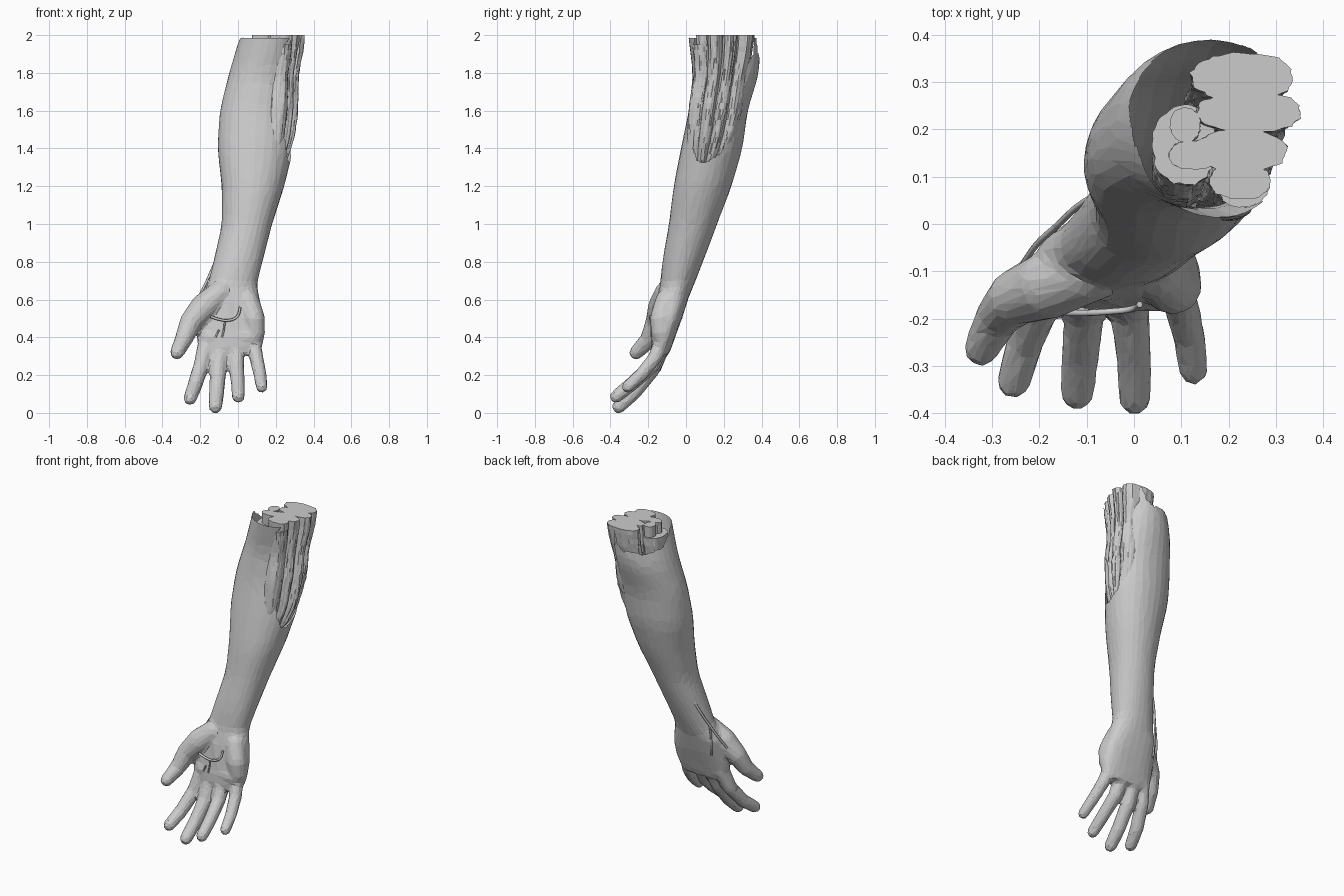
import bpy, bmesh, math, random
from mathutils import Vector, noise

if "Cube" in bpy.data.objects:
    bpy.data.objects.remove(bpy.data.objects["Cube"])

random.seed(4)


def lerp_table(rows, z):
    """Interpolate rows (z, a, b, ...) listed by rising z."""
    if z <= rows[0][0]:
        return rows[0][1:]
    for a, b in zip(rows, rows[1:]):
        if z <= b[0]:
            t = (z - a[0]) / (b[0] - a[0])
            return [p + (q - p) * t for p, q in zip(a[1:], b[1:])]
    return rows[-1][1:]


def smooth_table(rows, z, w=.05):
    """Average the table around z so the outline has no kinks."""
    samples = [lerp_table(rows, z + w * k) for k in (-1, -.5, 0, .5, 1)]
    return [sum(s) / 5 for s in zip(*samples)]


def loft(bm, rings):
    """Bridge rings of points and cap both ends."""
    loops = [[bm.verts.new(p) for p in r] for r in rings]
    n = len(loops[0])
    for a, b in zip(loops, loops[1:]):
        for i in range(n):
            j = (i + 1) % n
            bm.faces.new((a[i], a[j], b[j], b[i]))
    bm.faces.new(list(reversed(loops[0])))
    bm.faces.new(loops[-1])


def ellipse(z, cx, cy, rx, ry, n=28, power=1.0, scale=lambda a: 1.0):
    pts = []
    for i in range(n):
        a = 2 * math.pi * i / n
        c, s, k = math.cos(a), math.sin(a), scale(a)
        pts.append((cx + rx * k * math.copysign(abs(c) ** power, c),
                    cy + ry * k * math.copysign(abs(s) ** power, s), z))
    return pts


def limb(bm, pts):
    """Round-ended tapering limb through (x, y, z, radius) points."""
    for p, q in zip(pts, pts[1:]):
        a, b = Vector(p[:3]), Vector(q[:3])
        quat = (b - a).to_track_quat('Z', 'Y')
        rings = []
        for c, r in ((a, p[3]), (b, q[3])):
            rings.append([c + quat @ Vector((r * math.cos(t), r * math.sin(t), 0))
                          for t in [2 * math.pi * i / 14 for i in range(14)]])
        loft(bm, rings)
    for x, y, z, r in pts:
        ret = bmesh.ops.create_icosphere(bm, subdivisions=2, radius=r)
        bmesh.ops.translate(bm, verts=ret['verts'], vec=(x, y, z))


def make_object(name, bm):
    bmesh.ops.recalc_face_normals(bm, faces=bm.faces)
    me = bpy.data.meshes.new(name)
    bm.to_mesh(me)
    bm.free()
    ob = bpy.data.objects.new(name, me)
    bpy.context.collection.objects.link(ob)
    return ob


# Forearm and palm sections: z, centre x, centre y, radius x, radius y
SECTIONS = [
    (0.31, -.045, -.135, .150, .042), (0.35, -.042, -.130, .172, .056),
    (0.42, -.038, -.115, .180, .064), (0.50, -.035, -.095, .174, .074),
    (0.60, -.045, -.073, .160, .083), (0.68, -.030, -.047, .130, .090),
    (0.80, .000, -.018, .130, .108), (1.00, .048, .038, .133, .128),
    (1.20, .078, .090, .168, .156), (1.40, .088, .140, .206, .167),
    (1.60, .100, .174, .206, .159), (1.80, .127, .217, .182, .179),
    (2.03, .170, .210, .155, .190)]

skin = bmesh.new()
rings = []
for i in range(50):
    z = 0.31 + (2.03 - 0.31) * i / 49

    def lean(a, z=z):
        # flatter towards the thumb side at the back, fuller opposite near the rim
        d = math.cos(a - math.radians(135))
        flat = .09 * max(0, min(1, (z - .9) / .5))
        return 1 - flat * d * d if d > 0 else 1 + max(0, z - 1.75) * .45 * d * d
    sec = smooth_table(SECTIONS, z, .05 if z > .75 else .015)
    rings.append(ellipse(z, *sec, power=.8 if z < .6 else .95, scale=lean))
loft(skin, rings)

# Digits and the palm pads
DIGITS = [
    [(-.09, -.10, .64, .065), (-.18, -.128, .56, .074), (-.25, -.155, .48, .060),
     (-.287, -.195, .39, .048), (-.323, -.264, .318, .038)],
    [(-.165, -.125, .37, .047), (-.195, -.165, .25, .042),
     (-.23, -.25, .14, .040), (-.255, -.335, .075, .036)],
    [(-.095, -.125, .36, .047), (-.105, -.180, .23, .043),
     (-.113, -.275, .11, .041), (-.12, -.357, .032, .037)],
    [(-.015, -.125, .36, .046), (-.008, -.180, .25, .041),
     (.0, -.285, .155, .038), (.002, -.370, .086, .035)],
    [(.075, -.125, .38, .042), (.098, -.165, .29, .038),
     (.116, -.235, .205, .035), (.126, -.310, .137, .032)],
    [(.05, -.10, .60, .06), (.082, -.130, .50, .062), (.09, -.13, .42, .054)],
    [(-.15, -.125, .40, .055), (.07, -.13, .40, .057)],
    [(-.06, -.10, .58, .064), (-.03, -.117, .44, .062)]]
for d in DIGITS:
    limb(skin, d)
skin_ob = make_object("skin", skin)

# Fuse the skin into one smooth surface
m = skin_ob.modifiers.new("fuse", 'REMESH')
m.mode, m.voxel_size = 'VOXEL', 0.010
m = skin_ob.modifiers.new("soften", 'SMOOTH')
m.factor, m.iterations = 0.5, 8
dg = bpy.context.evaluated_depsgraph_get()
fused = bpy.data.meshes.new_from_object(skin_ob.evaluated_get(dg))
skin_ob.modifiers.clear()
skin_ob.data = fused

# Tear open the inner elbow side and the top rim: z, front y, back y
OPENING = [(1.33, .07, .12), (1.40, .035, .20), (1.60, .03, .24),
           (1.75, .05, .29), (1.85, .055, .33), (2.0, .045, .365)]
bm = bmesh.new()
bm.from_mesh(fused)
gone = []
for f in bm.faces:
    c = f.calc_center_median()
    rag = .02 * noise.noise(c * 14)
    lo, hi = lerp_table(OPENING, c.z)
    side = c.z > 1.33 and c.x > .15 and lo + rag < c.y < hi + rag
    rim = 1.985 - .10 * max(0, min(1, (c.y - .12) / .2)) + 1.5 * rag
    if c.x > .22 and c.y > .25:
        rim += .3 * (c.x - .22) / .08
    if side or c.z > min(rim, 1.985):
        gone.append(f)
bmesh.ops.delete(bm, geom=gone, context='FACES')
for f in bm.faces:
    f.smooth = False
bm.to_mesh(fused)
bm.free()

# Reduce the torn skin to broad flat facets
m = skin_ob.modifiers.new("facets", 'DECIMATE')
m.ratio = 0.055

# Muscle bundles: centre and radii of the cut end, height of the cut
MUSCLES = {
    "muscle_back": (.230, .312, .108, .050, 2.0),
    "muscle_outer": (.245, .237, .110, .043, 2.0),
    "muscle_inner": (.108, .210, .032, .036, 2.0),
    "muscle_middle": (.225, .155, .098, .044, 2.0),
    "muscle_front": (.225, .090, .064, .038, 2.0),
    "muscle_corner": (.125, .145, .052, .030, 2.0),
    "muscle_deep": (.105, .165, .070, .085, 1.93),
    "muscle_underside": (.235, .080, .055, .050, 1.95)}
# Shared muscle path: z, axis x, axis y, spread, girth
PATH = [(1.22, .11, .10, .45, .30), (1.32, .155, .110, .55, .65),
        (1.45, .170, .140, .74, .86), (1.62, .182, .166, .84, .92),
        (1.78, .186, .190, .82, .88), (1.90, .195, .203, .92, .96), (2.0, .2, .205, 1.0, 1.0)]
for seed, (name, (x, y, rx, ry, top)) in enumerate(MUSCLES.items()):
    bm = bmesh.new()
    rings = []
    for i in range(27):
        z = 1.22 + (top - 1.22) * i / 26
        ax, ay, spread, girth = smooth_table(PATH, z, .03)

        def fibre(a, z=z, seed=seed):
            # grooves wander along the bundle
            p = Vector((math.cos(a) * 4, math.sin(a) * 4, z * 5 + seed * 9))
            return 1.0 + .08 * noise.noise(p) + random.uniform(-.025, .025)
        rings.append(ellipse(z, ax + (x - .2) * spread, ay + (y - .205) * spread,
                             rx * girth, ry * girth, 44, .9, fibre))
    loft(bm, rings)
    make_object(name, bm)


def vessel(name, pts, r):
    """Round blood vessel along a smooth path."""
    cu = bpy.data.curves.new(name, 'CURVE')
    cu.dimensions, cu.bevel_depth, cu.bevel_resolution = '3D', r, 1
    cu.resolution_u, cu.use_fill_caps = 5, True
    sp = cu.splines.new('BEZIER')
    sp.bezier_points.add(len(pts) - 1)
    for b, p in zip(sp.bezier_points, pts):
        b.co = p
        b.handle_left_type = b.handle_right_type = 'AUTO'
    ob = bpy.data.objects.new(name, cu)
    bpy.context.collection.objects.link(ob)


# Vessels on the thumb side of the wrist and across the palm
vessel("wrist_vessel", [(-.065, .07, .92), (-.120, .036, .80), (-.164, -.005, .70),
                        (-.207, -.045, .61), (-.235, -.085, .54)], .007)
vessel("wrist_branch", [(-.162, -.004, .71), (-.168, -.012, .64), (-.165, -.025, .50)], .006)
vessel("palm_arch", [(.012, -.170, .56), (-.005, -.180, .51), (-.05, -.185, .49),
                     (-.10, -.188, .495), (-.145, -.188, .51)], .007)
vessel("palm_branch", [(-.07, -.184, .48), (-.075, -.183, .44), (-.085, -.182, .40)], .005)
vessel("palm_twig", [(-.10, -.182, .44), (-.12, -.180, .40)], .005)
